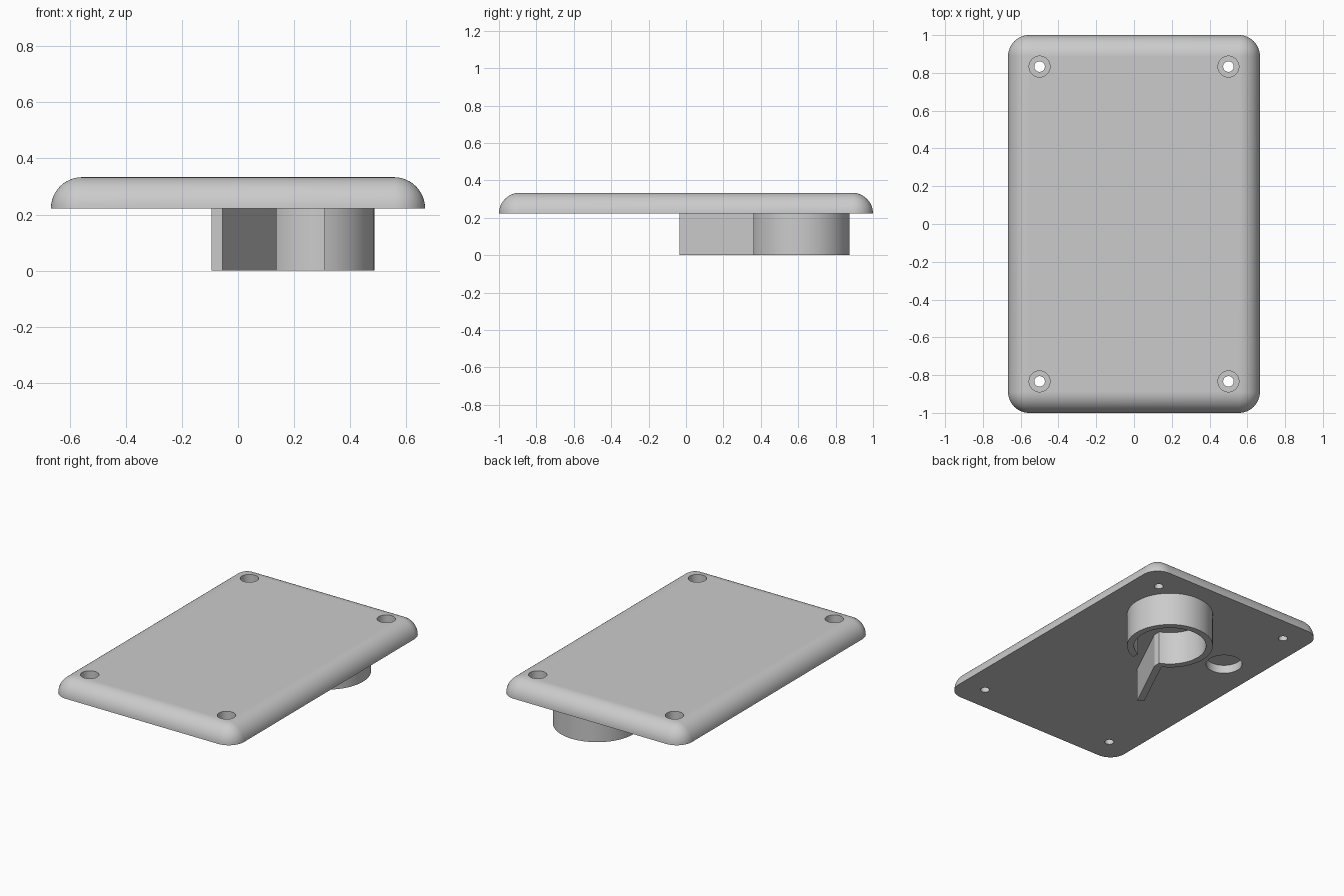
import bpy, bmesh, math
from math import cos, sin, pi, sqrt

if "Cube" in bpy.data.objects:
    bpy.data.objects.remove(bpy.data.objects["Cube"])

W, L, R = 0.6667, 1.0, 0.1111          # half width, half length, edge radius
Z0, Z1 = 0.2222, 0.3333                # underside and top of the plate

grey = bpy.data.materials.new("light grey")
grey.diffuse_color = (0.6, 0.6, 0.6, 1)
grey.use_nodes = True
grey.node_tree.nodes["Principled BSDF"].inputs["Base Color"].default_value = grey.diffuse_color


def make(name, bm):
    bmesh.ops.remove_doubles(bm, verts=bm.verts, dist=1e-5)
    bmesh.ops.recalc_face_normals(bm, faces=bm.faces)
    me = bpy.data.meshes.new(name)
    bm.to_mesh(me)
    bm.free()
    me.materials.append(grey)
    ob = bpy.data.objects.new(name, me)
    bpy.context.collection.objects.link(ob)
    return ob


def activate(ob):
    bpy.ops.object.select_all(action='DESELECT')
    ob.select_set(True)
    bpy.context.view_layer.objects.active = ob


def smooth(ob):
    activate(ob)
    bpy.ops.object.shade_smooth_by_angle(angle=math.radians(30))


def prism(name, pts, z0, z1):
    """Upright solid from a plan outline."""
    bm = bmesh.new()
    face = bm.faces.new([bm.verts.new((x, y, z0)) for x, y in pts])
    ext = bmesh.ops.extrude_face_region(bm, geom=[face])
    for v in ext["geom"]:
        if isinstance(v, bmesh.types.BMVert):
            v.co.z = z1
    return make(name, bm)


def circle(x, y, r, n=48):
    return [(x + r * cos(2 * pi * i / n), y + r * sin(2 * pi * i / n)) for i in range(n)]


def cut(ob, name, pts, z0, z1):
    tool = prism(name, pts, z0, z1)
    mod = ob.modifiers.new(name, 'BOOLEAN')
    mod.operation, mod.solver, mod.object = 'DIFFERENCE', 'EXACT', tool
    activate(ob)
    bpy.ops.object.modifier_apply(modifier=mod.name)
    bpy.data.objects.remove(tool)


# Cover plate: rounded rectangle rings rising along a quarter-round edge
bm = bmesh.new()
N = 12
rings = []
for k in range(N + 1):
    a = pi / 2 * k / N
    r, z = R * cos(a), Z0 + R * sin(a)
    ring = []
    for q, (sx, sy) in enumerate([(1, 1), (-1, 1), (-1, -1), (1, -1)]):
        for i in range(N + 1):
            t = pi / 2 * (q + i / N)
            ring.append(bm.verts.new((sx * (W - R) + r * cos(t), sy * (L - R) + r * sin(t), z)))
    rings.append(ring)
for lo, hi in zip(rings, rings[1:]):
    n = len(lo)
    for i in range(n):
        j = (i + 1) % n
        bm.faces.new((lo[i], lo[j], hi[j], hi[i]))
bm.faces.new(rings[0][::-1])
bm.faces.new(rings[-1])
plate = make("cover_plate", bm)

# Counterbored screw holes in the four corners
for sx in (-1, 1):
    for sy in (-1, 1):
        x, y = sx * 0.5, sy * 0.8333
        cut(plate, "screw_hole", circle(x, y, 0.028), Z0 - 0.1, Z1 + 0.1)
        cut(plate, "screw_head_recess", circle(x, y, 0.0553), Z1 - 0.0556, Z1 + 0.1)

# Round pocket in the underside
cut(plate, "round_pocket", circle(-0.425, 0.357, 0.111, 64), Z0 - 0.1, Z0 + 0.0556)
smooth(plate)

# Open collar under the plate, with a straight-sided slot facing the front
CX, CY, RO, RI, G = 0.2222, 0.61, 0.2645, 0.2222, 0.0855


def arc(r, n=72):
    g = math.asin(G / r)
    a0, a1 = -pi / 2 + g, 1.5 * pi - g
    return [(CX + r * cos(a0 + (a1 - a0) * i / n), CY + r * sin(a0 + (a1 - a0) * i / n))
            for i in range(n + 1)]


collar = prism("open_collar", arc(RO) + arc(RI)[::-1], 0, Z0)
smooth(collar)

# Straight guide wall running out from one side of the slot
ax, ay = -0.055, -0.035
bx, by = CX - G, CY - sqrt(RO ** 2 - G ** 2)
d = math.hypot(bx - ax, by - ay)
ux, uy = (bx - ax) / d, (by - ay) / d
t, e = 0.0444, 0.025                   # thickness, overlap into the collar
prism("guide_wall", [(ax, ay), (bx, by), (bx - uy * t + ux * e, by + ux * t + uy * e),
                     (ax - uy * t, ay + ux * t)], 0, Z0)
